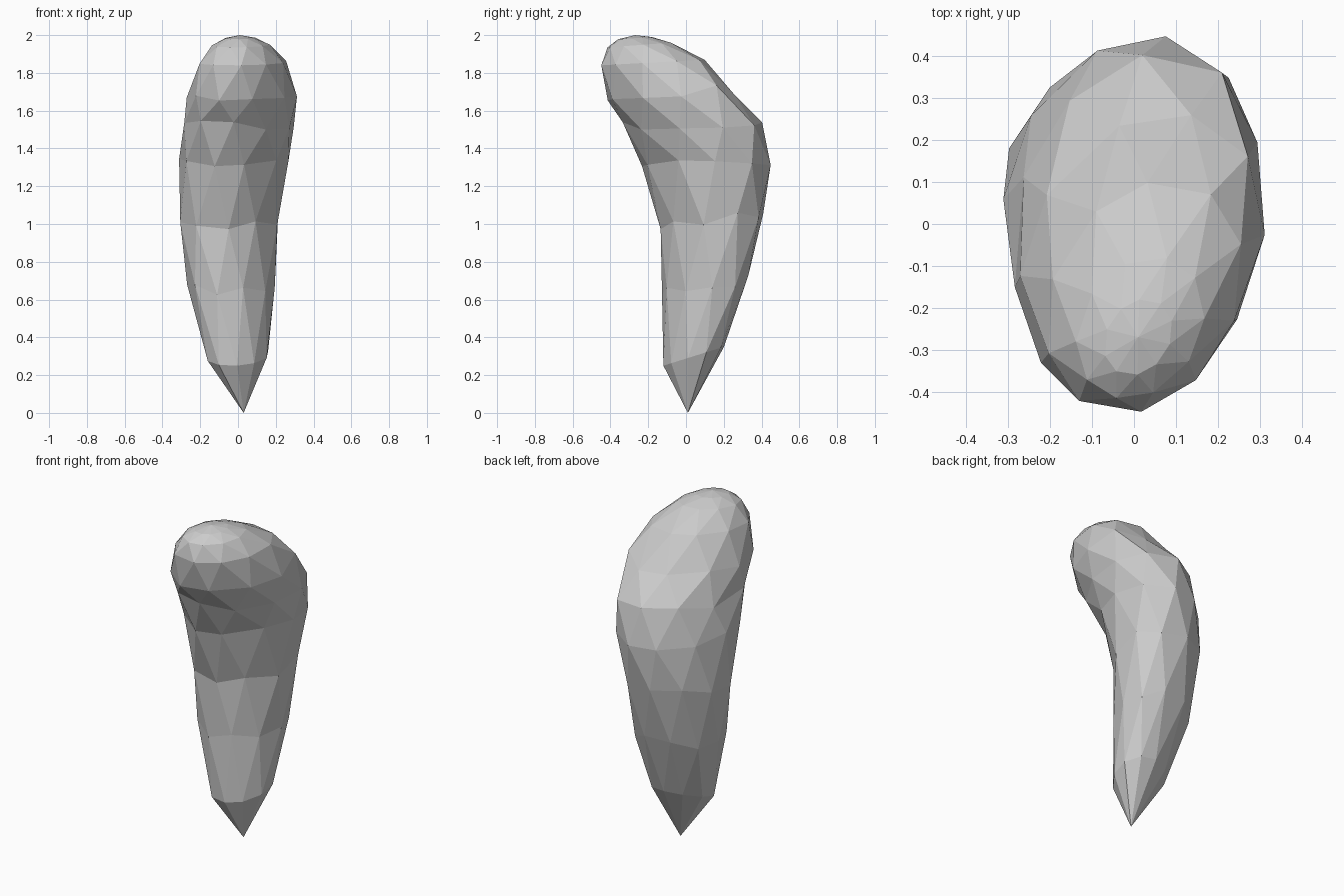
import bpy, bmesh, random
from math import sin, cos, pi, radians
from mathutils import Vector

cube = bpy.data.objects.get("Cube")
if cube:
    bpy.data.objects.remove(cube)

random.seed(4)
SIDES = 10
SKEW = .2     # how far the back of each oval leans to the left
SWELL = 1.015  # makes up for the flats between corners

# Cross-sections: front y, z, back y, z, right x, left x
SECTIONS = [
    (-.12, .25, .20, .35, -.165, .16),
    (-.125, .65, .33, .70, -.265, .19),
    (-.135, 1.0, .41, 1.05, -.31, .22),
    (-.23, 1.33, .445, 1.33, -.305, .26),
    (-.335, 1.52, .405, 1.51, -.285, .29),
    (-.415, 1.68, .26, 1.71, -.265, .305),
    (-.45, 1.84, .10, 1.87, -.205, .255),
    (-.415, 1.935, -.08, 1.96, -.135, .165),
    (-.36, 1.978, -.18, 1.99, -.07, .09),
]


def ring(bm, i, section):
    """Slanted oval ring, staggered on every other row."""
    fy, fz, by, bz, xr, xl = section
    front, back = Vector((0, fy, fz)), Vector((0, by, bz))
    mid, half = (front + back) / 2, (back - front) / 2 * SWELL
    phase = .25 if i % 2 else -.25
    verts = []
    for k in range(SIDES):
        a = 2 * pi * (k + phase + random.uniform(-.08, .08)) / SIDES
        p = mid + half * sin(a)
        p.x = (xr + xl) / 2 + (xl - xr) / 2 * cos(a) + SKEW * half.y * sin(a)
        if 0 < i < len(SECTIONS) - 3:
            p.z += random.uniform(-.03, .03)
        verts.append(bm.verts.new(p))
    return verts


# Bent club body, lofted from the pointed foot to the round head
bm = bmesh.new()
rings = [ring(bm, i, s) for i, s in enumerate(SECTIONS)]
tip = bm.verts.new((.03, .01, 0))
crown = bm.verts.new((.01, -.27, 2))
for k in range(SIDES):
    n = (k + 1) % SIDES
    bm.faces.new((tip, rings[0][n], rings[0][k]))
    bm.faces.new((crown, rings[-1][k], rings[-1][n]))
    for i in range(len(rings) - 1):
        a, b = rings[i], rings[i + 1]
        if i % 2 == 0:
            bm.faces.new((a[k], a[n], b[k]))
            bm.faces.new((a[n], b[n], b[k]))
        else:
            bm.faces.new((a[k], b[n], b[k]))
            bm.faces.new((a[k], a[n], b[n]))

# Merge nearly level triangles into broad chiselled facets
bmesh.ops.dissolve_limit(bm, angle_limit=radians(9), verts=bm.verts[:], edges=bm.edges[:])
bmesh.ops.recalc_face_normals(bm, faces=bm.faces[:])

mesh = bpy.data.meshes.new("club_body")
bm.to_mesh(mesh)
bm.free()
body = bpy.data.objects.new("club_body", mesh)
bpy.context.collection.objects.link(body)

# Plain grey
grey = bpy.data.materials.new("stone grey")
grey.use_nodes = True
colour = (.6, .6, .6, 1)
grey.diffuse_color = colour
grey.node_tree.nodes["Principled BSDF"].inputs["Base Color"].default_value = colour
mesh.materials.append(grey)
